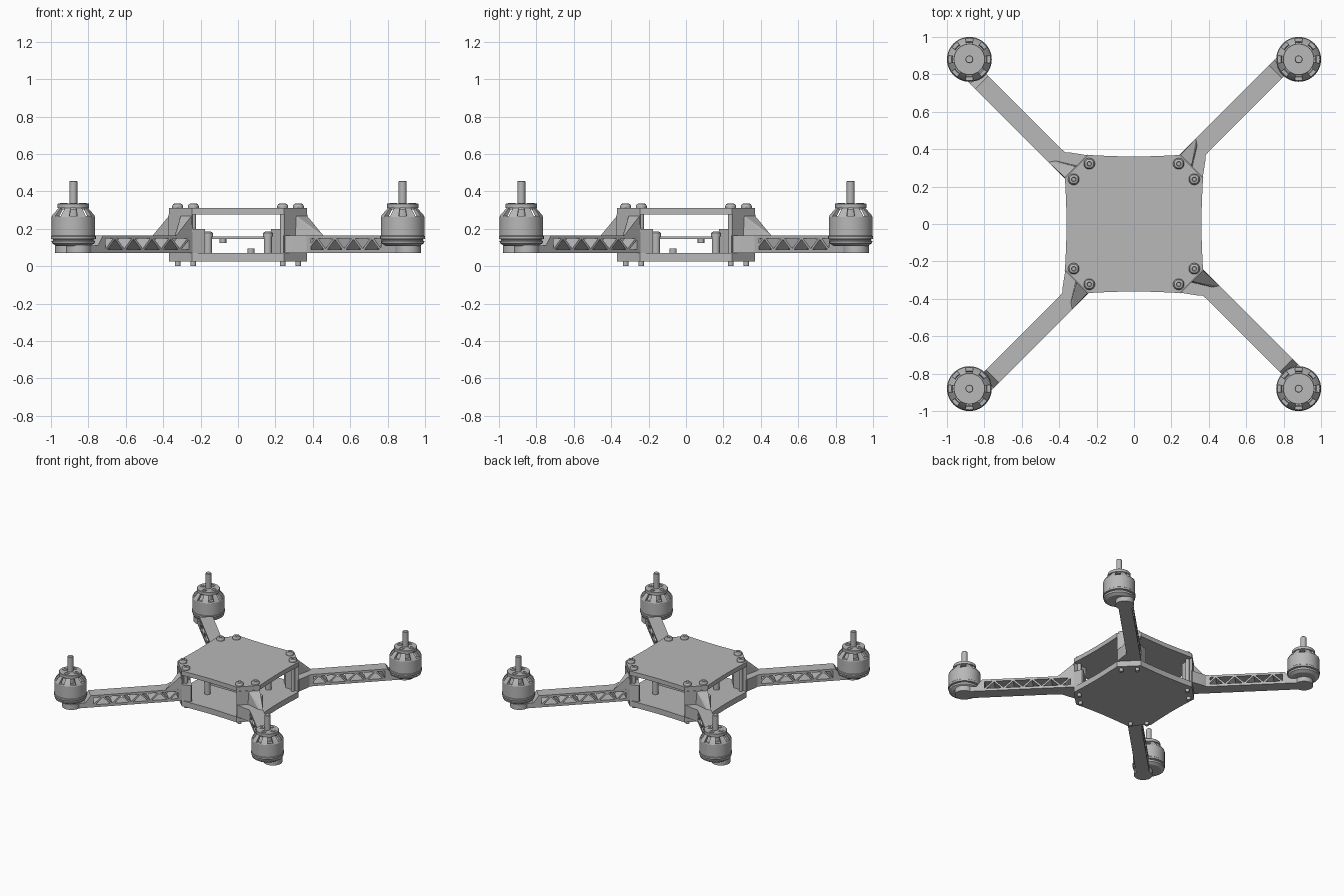
import bpy, bmesh, math
from mathutils import Matrix, Vector

if "Cube" in bpy.data.objects:
    bpy.data.objects.remove(bpy.data.objects["Cube"], do_unlink=True)

grey = bpy.data.materials.new("plain_grey")
grey.use_nodes = True
GREY = (0.48, 0.48, 0.48, 1)
grey.diffuse_color = GREY
grey.node_tree.nodes["Principled BSDF"].inputs["Base Color"].default_value = GREY


def finish(name, bm, matrix=Matrix()):
    bmesh.ops.recalc_face_normals(bm, faces=bm.faces)
    mesh = bpy.data.meshes.new(name)
    bm.to_mesh(mesh)
    bm.free()
    mesh.materials.append(grey)
    mesh.shade_smooth()
    mesh.set_sharp_from_angle(angle=math.radians(30))
    ob = bpy.data.objects.new(name, mesh)
    ob.matrix_world = matrix
    bpy.context.collection.objects.link(ob)


def prism(bm, outline, z0, z1):
    """Extrude a plan outline between two heights."""
    face = bm.faces.new([bm.verts.new((x, y, z0)) for x, y in outline])
    new = bmesh.ops.extrude_face_region(bm, geom=[face])["geom"]
    bmesh.ops.translate(bm, vec=(0, 0, z1 - z0),
                        verts=[v for v in new if isinstance(v, bmesh.types.BMVert)])


def side_prism(bm, outline, y0, y1):
    """Extrude an outline drawn in x and z across the arm."""
    face = bm.faces.new([bm.verts.new((x, y0, z)) for x, z in outline])
    new = bmesh.ops.extrude_face_region(bm, geom=[face])["geom"]
    bmesh.ops.translate(bm, vec=(0, y1 - y0, 0),
                        verts=[v for v in new if isinstance(v, bmesh.types.BMVert)])


def lathe(bm, profile, centre=(0, 0), steps=32):
    """Turn (radius, height) points around a vertical axis."""
    cx, cy = centre
    verts = [bm.verts.new((cx + r, cy, z)) for r, z in profile]
    edges = [bm.edges.new(pair) for pair in zip(verts, verts[1:])]
    bmesh.ops.spin(bm, geom=verts + edges, cent=(cx, cy, 0), axis=(0, 0, 1),
                   angle=2 * math.pi, steps=steps, use_merge=True)
    bmesh.ops.remove_doubles(bm, verts=bm.verts, dist=0.00005)


def drum(bm, r, z0, z1, centre=(0, 0), steps=24):
    lathe(bm, [(0, z0), (r, z0), (r, z1), (0, z1)], centre, steps)


# Octagonal plates with slightly hollow sides
outline = []
for k in range(4):
    turn = Matrix.Rotation(k * math.pi / 2, 2)
    for p in [(0.36, 0), (0.363, 0.12), (0.369, 0.245), (0.245, 0.369), (0.12, 0.363)]:
        outline.append(tuple(turn @ Vector(p)))
for name, z0, z1 in [("bottom_plate", 0.025, 0.07), ("top_plate", 0.275, 0.31)]:
    bm = bmesh.new()
    prism(bm, outline, z0, z1)
    finish(name, bm)

# Inner board on four posts
bm = bmesh.new()
b = 0.16
prism(bm, [(-b, -b), (b, -b), (b, b), (-b, b)], 0.145, 0.16)
finish("inner_board", bm)
bm = bmesh.new()
for sx in (-b, b):
    for sy in (-b, b):
        drum(bm, 0.022, 0.07, 0.165, (sx, sy), 16)
        lathe(bm, [(0.026, 0.16), (0.026, 0.177), (0.015, 0.185), (0, 0.185)], (sx, sy), 16)
finish("board_posts", bm)
bm = bmesh.new()
drum(bm, 0.018, 0.125, 0.145, (-0.08, 0.08), 12)
drum(bm, 0.018, 0.07, 0.095, (0.07, -0.07), 12)
finish("board_studs", bm)

A0, A1 = -0.008, 0.09            # arm edges across its length
MID = (A0 + A1) / 2
REACH = 1.245                    # motor distance from the middle
START, END, BAYS = 0.46, 1.09, 9

for k in range(4):
    corner = Matrix.Rotation(math.radians(45 + 90 * k), 4, 'Z')
    motor = corner @ Matrix.Translation((REACH, 0, 0))
    tag = ["back_left", "back_right", "front_right", "front_left"][k]

    # Corner hub, flare and foot between the plates
    bm = bmesh.new()
    prism(bm, [(0.437, -0.088), (0.437, 0.088), (0.354, 0)], 0.07, 0.275)
    prism(bm, [(0.43, -0.088), (0.51, -0.03), (0.53, -0.012), (0.56, A0), (0.43, 0.02)], 0.07, 0.165)
    prism(bm, [(0.36, 0), (0.437, 0), (0.437, 0.088), (0.37, 0.12), (0.36, 0.11)], 0.07, 0.2)
    finish("hub_" + tag, bm, corner)

    # Sloping gusset from the hub down to the arm
    bm = bmesh.new()
    pts = [(0.43, A0, 0.16), (0.43, A1, 0.16), (0.43, 0.0, 0.275), (0.43, 0.085, 0.275),
           (0.56, A1, 0.16), (0.54, 0.06, 0.16)]
    bmesh.ops.convex_hull(bm, input=[bm.verts.new(p) for p in pts])
    finish("gusset_" + tag, bm, corner)

    # Truss arm: rails, zigzag struts, solid ends
    bm = bmesh.new()
    side_prism(bm, [(0.4, 0.07), (REACH, 0.07), (REACH, 0.09), (0.4, 0.09)], A0, A1)
    side_prism(bm, [(0.4, 0.148), (END, 0.148), (END, 0.165), (0.4, 0.165)], A0, A1)
    side_prism(bm, [(0.4, 0.085), (START, 0.085), (START, 0.15), (0.4, 0.15)], A0, A1)
    side_prism(bm, [(END, 0.085), (REACH, 0.085), (REACH, 0.11), (1.15, 0.11),
                    (1.11, 0.165), (END, 0.165)], A0, A1)
    pitch = (END - START) / BAYS
    w = 0.009
    for i in range(BAYS):
        lo, hi = (0.085, 0.152) if i % 2 else (0.152, 0.085)
        xa, xb = START + i * pitch, START + (i + 1) * pitch
        side_prism(bm, [(xa - w, lo), (xa + w, lo), (xb + w, hi), (xb - w, hi)], A0, A1)
    finish("arm_" + tag, bm, corner)
    bm = bmesh.new()
    drum(bm, 0.068, 0.07, 0.112, (REACH, MID), 32)
    finish("arm_end_" + tag, bm, corner)

    # Motor base and bell
    bm = bmesh.new()
    lathe(bm, [(0, 0.108), (0.09, 0.108), (0.113, 0.122), (0.117, 0.135), (0.108, 0.137),
               (0.108, 0.143), (0.12, 0.146), (0.12, 0.16), (0.117, 0.163), (0.117, 0.262),
               (0.113, 0.268), (0.095, 0.268), (0.09, 0.25), (0, 0.25)], steps=40)
    finish("motor_bell_" + tag, bm, motor)

    # Spokes carrying the cap
    bm = bmesh.new()
    drum(bm, 0.038, 0.245, 0.31)
    for s in range(8):
        a = math.radians(45 * s + 22.5)
        pts = []
        for r, half, z in [(0.115, 0.024, 0.262), (0.112, 0.024, 0.272), (0.078, 0.016, 0.312),
                           (0.06, 0.01, 0.312), (0.092, 0.018, 0.262)]:
            for h in (-half, half):
                pts.append((r * math.cos(a) - h * math.sin(a), r * math.sin(a) + h * math.cos(a), z))
        spoke = bmesh.new()
        bmesh.ops.convex_hull(spoke, input=[spoke.verts.new(p) for p in pts])
        part = bpy.data.meshes.new("spoke")
        spoke.to_mesh(part)
        spoke.free()
        bm.from_mesh(part)
        bpy.data.meshes.remove(part)
    finish("motor_spokes_" + tag, bm, motor)

    # Cap, shaft and cap screws
    bm = bmesh.new()
    lathe(bm, [(0, 0.302), (0.075, 0.302), (0.075, 0.31), (0.084, 0.312), (0.084, 0.333),
               (0.082, 0.335), (0.021, 0.335), (0.021, 0.452), (0.018, 0.456), (0, 0.456)])
    finish("motor_cap_" + tag, bm, motor)
    bm = bmesh.new()
    for s in range(4):
        a = math.pi / 4 + s * math.pi / 2
        lathe(bm, [(0.02, 0.334), (0.02, 0.339), (0.011, 0.339), (0.011, 0.336), (0, 0.336)],
              (0.05 * math.cos(a), 0.05 * math.sin(a)), 16)
    finish("cap_screws_" + tag, bm, motor)

    # Plate screws: domed heads above, shank ends below
    bm = bmesh.new()
    for side in (-0.059, 0.059):
        c = (0.397, side)
        lathe(bm, [(0.03, 0.309), (0.03, 0.322), (0.024, 0.332), (0.013, 0.336),
                   (0.01, 0.326), (0, 0.326)], c, 20)
        drum(bm, 0.015, 0, 0.03, c, 16)
        drum(bm, 0.015, 0.06, 0.28, c, 16)
    finish("plate_screws_" + tag, bm, corner)
